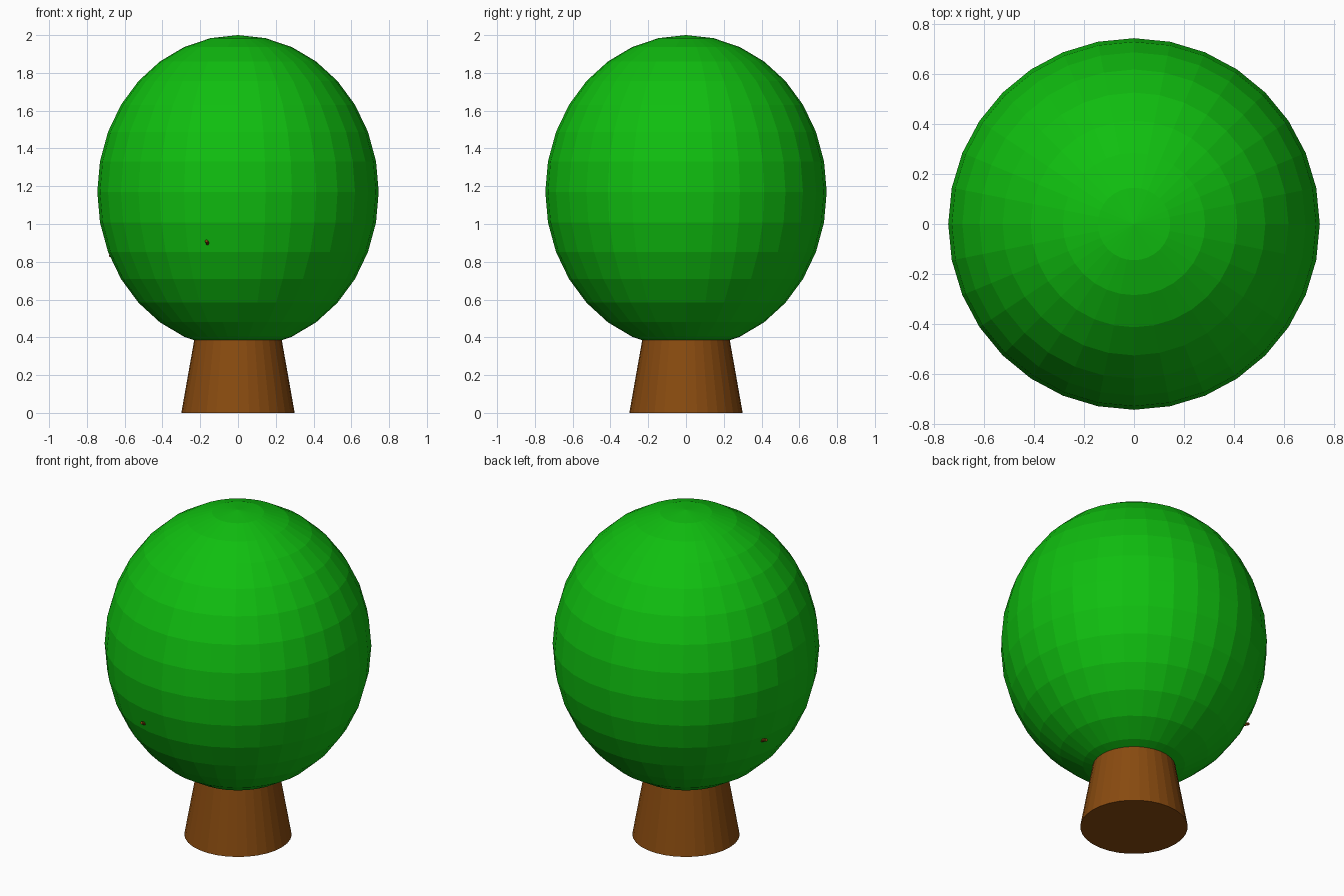
import bpy
from mathutils import Vector

if "Cube" in bpy.data.objects:
    bpy.data.objects.remove(bpy.data.objects["Cube"])


def material(name, color):
    mat = bpy.data.materials.new(name)
    mat.diffuse_color = (*color, 1)
    mat.use_nodes = True
    mat.node_tree.nodes["Principled BSDF"].inputs["Base Color"].default_value = mat.diffuse_color
    return mat


leaf_green = material("leaf_green", (0.005, 0.52, 0.005))
bark_brown = material("bark_brown", (0.25, 0.07, 0.005))


def tapered_limb(name, start, end, r1, r2, sides):
    """Tapered cylinder running from start to end."""
    start, end = Vector(start), Vector(end)
    axis = end - start
    bpy.ops.mesh.primitive_cone_add(
        vertices=sides, radius1=r1, radius2=r2, depth=axis.length,
        location=(start + end) / 2,
        rotation=axis.to_track_quat('Z', 'Y').to_euler())
    limb = bpy.context.object
    limb.name = name
    limb.data.materials.append(bark_brown)
    return limb


# Trunk, running a little way up into the crown
trunk = tapered_limb("trunk", (0, 0, 0), (0, 0, 0.6), 0.30, 0.194, 32)
trunk.rotation_euler = (0, 0, 0)

# Thin branches whose tips just poke through the leaves
tips = [(-0.167, -0.70, 0.91), (-0.68, 0.188, 0.835)]
for i, tip in enumerate(tips, 1):
    tapered_limb(f"branch_{i}", (0, 0, 0.55), tip, 0.05, 0.008, 8)

# Crown: faceted, slightly tall ball
bpy.ops.mesh.primitive_uv_sphere_add(
    segments=32, ring_count=16, radius=1, location=(0, 0, 1.17))
crown = bpy.context.object
crown.name = "crown"
crown.scale = (0.745, 0.745, 0.83)
crown.data.materials.append(leaf_green)
